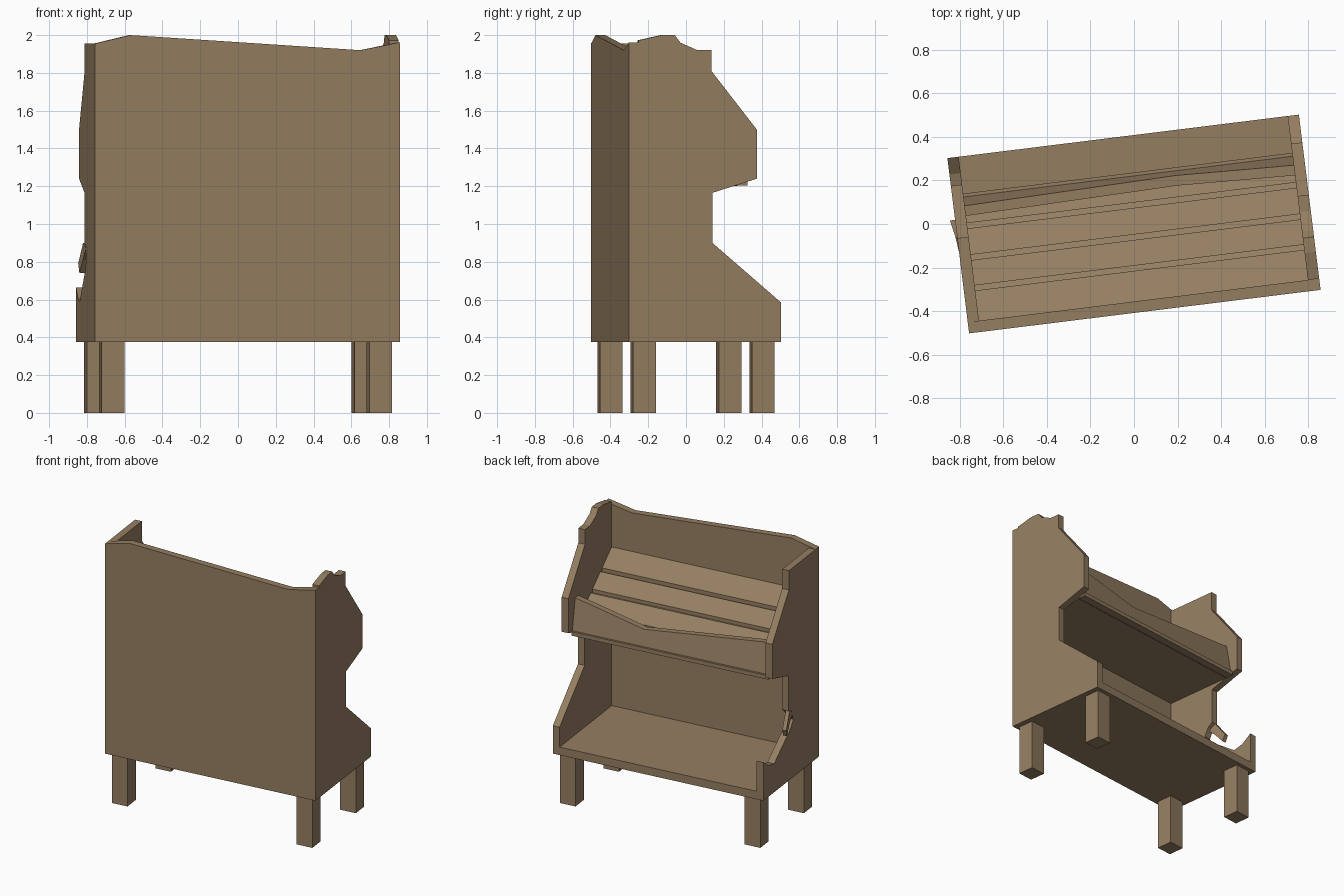
import bpy, bmesh, math
from mathutils import Matrix

if "Cube" in bpy.data.objects:
    bpy.data.objects.remove(bpy.data.objects["Cube"])

ROT = Matrix.Rotation(math.radians(7.06), 4, 'Z')   # the whole shelf is turned slightly
HU, HV, T = 0.8137, 0.4057, 0.052                   # half length, half depth, board thickness

wood = bpy.data.materials.new("brown wood")
wood.diffuse_color = (0.30, 0.208, 0.12, 1)
wood.use_nodes = True
wood.node_tree.nodes["Principled BSDF"].inputs["Base Color"].default_value = wood.diffuse_color


def finish(name, bm):
    bmesh.ops.recalc_face_normals(bm, faces=bm.faces)
    bm.transform(ROT)
    me = bpy.data.meshes.new(name)
    bm.to_mesh(me)
    bm.free()
    me.materials.append(wood)
    ob = bpy.data.objects.new(name, me)
    bpy.context.collection.objects.link(ob)
    return ob


def prism(name, pts, a, b, place):
    """Extrude a flat profile between offsets a and b; place maps (p, q, offset) to xyz."""
    bm = bmesh.new()
    lo = [bm.verts.new(place(p, q, a)) for p, q in pts]
    hi = [bm.verts.new(place(p, q, b)) for p, q in pts]
    caps = [bm.faces.new(lo), bm.faces.new(hi)]
    n = len(pts)
    for i in range(n):
        j = (i + 1) % n
        bm.faces.new((lo[i], lo[j], hi[j], hi[i]))
    bmesh.ops.recalc_face_normals(bm, faces=bm.faces)
    bmesh.ops.triangulate(bm, faces=caps)
    return finish(name, bm)


def box(name, u0, u1, v0, v1, z0, z1):
    return prism(name, [(u0, v0), (u1, v0), (u1, v1), (u0, v1)], z0, z1, lambda p, q, o: (p, q, o))


def side(p, q, o):      # profile in depth/height, extruded along the length
    return (o, p, q)


def rear(p, q, o):      # profile in length/height, extruded along the depth
    return (p, o, q)


BACK = -HV + T

# back board with worn top edge
prism("back_board", [(-HU, 0.375), (HU, 0.375), (HU, 1.962), (0.605, 1.92), (-0.625, 2.0), (-HU, 1.955)],
      -HV, BACK, rear)

# side boards: shared middle, different worn tops and lower fronts
middle = [(0.04, 0.90), (0.04, 1.165), (0.277, 1.24), (0.277, 1.50), (0.035, 1.81)]
right = [(BACK, 0.375), (HV, 0.375), (HV, 0.585)] + middle + [
    (0.035, 1.92), (-0.04, 1.92), (-0.13, 1.96), (-0.16, 2.0), (-0.23, 2.0), (BACK, 1.972)]
left = [(BACK, 0.375), (HV, 0.375), (HV, 0.665), (0.33, 0.61), (0.25, 0.59), (0.15, 0.66),
        (0.015, 0.75), (-0.03, 0.81), (0.0, 0.87)] + middle + [(0.035, 1.955), (BACK, 1.955)]
prism("right_side_board", right, HU - T, HU, side)
prism("left_side_board", left, -HU, -HU + T, side)

# splinter bent outward at the broken left side
prism("splinter", [(-0.03, 0.87), (0.04, 0.90), (0.12, 0.79), (0.10, 0.74), (0.04, 0.81)], 0, 0.03,
      lambda p, q, o: (-HU + o - max(0, p) * 0.2, p, q))

# floor board
IN = HU - T
box("floor_board", -IN, IN, BACK, HV, 0.375, 0.435)

# upper display shelf: flat base, sloped bed and four slats
box("upper_shelf_base", -IN, IN, BACK, 0.235, 1.205, 1.235)


def slope(v):
    return 1.63 - 0.72 * (v - BACK)


prism("sloped_bed", [(BACK, 1.22), (0.17, 1.22), (0.17, slope(0.17) - 0.02), (BACK, slope(BACK) - 0.035)],
      -IN, IN, side)
for i, (v0, v1) in enumerate([(BACK, -0.214), (-0.19, -0.073), (-0.048, 0.0735), (0.098, 0.18)]):
    prism("slat_%d" % (i + 1),
          [(v0, slope(v0)), (v1, slope(v1)), (v1, slope(v1) - 0.045), (v0, slope(v0) - 0.045)],
          -IN, IN, side)

# cracked front lip, leaning back
prism("front_lip", [(-IN, 1.22), (IN, 1.22), (IN, 1.465), (0.58, 1.43), (0.22, 1.355), (-IN, 1.46)],
      0.175, 0.222, lambda p, q, o: (p, o - (q - 1.22) * 0.18, q))

# legs
for su, un in ((1, "right"), (-1, "left")):
    for sv, vn in ((1, "open_side"), (-1, "back_side")):
        u, v, h = su * 0.714, sv * 0.317, 0.0605
        box("%s_%s_leg" % (vn, un), u - h, u + h, v - h, v + h, 0, 0.38)
